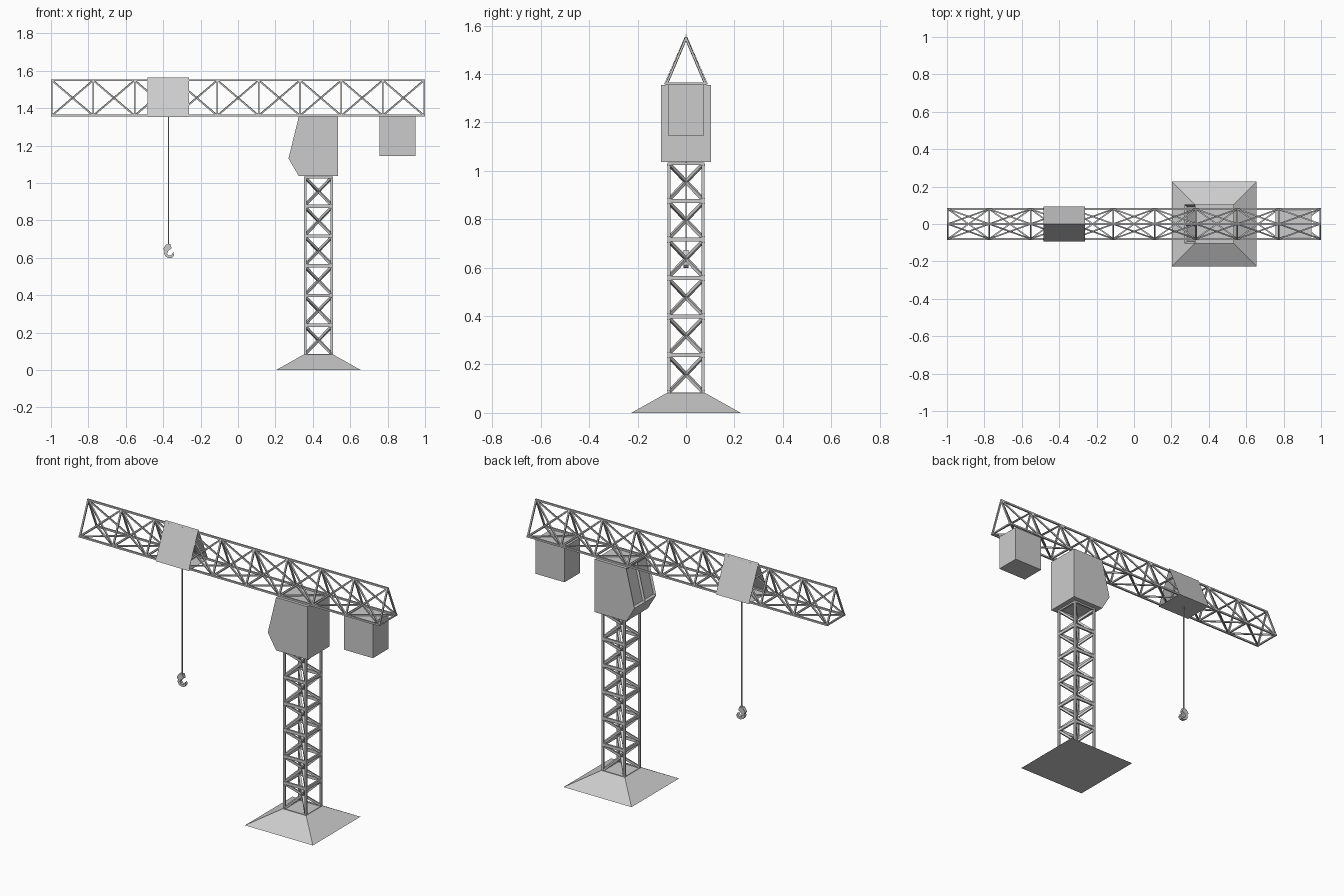
import bpy, bmesh
from mathutils import Vector, Matrix

if "Cube" in bpy.data.objects:
    bpy.data.objects.remove(bpy.data.objects["Cube"])

grey = bpy.data.materials.new("light_grey")
grey.diffuse_color = (0.6, 0.6, 0.6, 1)
grey.use_nodes = True
grey.node_tree.nodes["Principled BSDF"].inputs["Base Color"].default_value = grey.diffuse_color


def finish(name, bm):
    bmesh.ops.recalc_face_normals(bm, faces=bm.faces)
    me = bpy.data.meshes.new(name)
    bm.to_mesh(me)
    bm.free()
    me.materials.append(grey)
    ob = bpy.data.objects.new(name, me)
    bpy.context.collection.objects.link(ob)
    return ob


def bar(bm, p, q, w=0.01, h=None):
    """Rectangular beam from p to q; h is the size in the upward direction."""
    p, q = Vector(p), Vector(q)
    d = q - p
    m = (Matrix.Translation((p + q) / 2) @ d.to_track_quat('Z', 'Y').to_matrix().to_4x4()
         @ Matrix.Diagonal((w, h or w, d.length, 1)))
    bmesh.ops.create_cube(bm, size=1, matrix=m)


def extrude_y(bm, profile, ys):
    """Solid from an (x, z) profile placed at each y station."""
    rings = [[bm.verts.new((x, y, z)) for x, z in profile] for y in ys]
    n = len(profile)
    for a, b in zip(rings, rings[1:]):
        for i in range(n):
            j = (i + 1) % n
            bm.faces.new((a[i], a[j], b[j], b[i]))
    bm.faces.new(rings[0])
    bm.faces.new(rings[-1])


CX = 0.43            # mast centre
CORNERS = [(-1, -1), (1, -1), (1, 1), (-1, 1)]

# Base: flat-topped pyramid
bm = bmesh.new()
rings = [[bm.verts.new((CX + sx * r, sy * r, z)) for sx, sy in CORNERS]
         for r, z in ((0.226, 0), (0.08, 0.082))]
for i in range(4):
    j = (i + 1) % 4
    bm.faces.new((rings[0][i], rings[0][j], rings[1][j], rings[1][i]))
for r in rings:
    bm.faces.new(r)
finish("base", bm)

# Mast: corner posts, level frames and crossed braces through the core
bm = bmesh.new()
R, Z0, Z1, N = 0.071, 0.08, 1.035, 6
P = [(CX + sx * R, sy * R) for sx, sy in CORNERS]
step = (Z1 - Z0) / N
for x, y in P:
    bar(bm, (x, y, Z0), (x, y, Z1), 0.012)
for k in range(N + 1):
    z = Z0 + k * step
    for i in range(4):
        bar(bm, (*P[i], z - 0.005 * (k == N)), (*P[(i + 1) % 4], z - 0.005 * (k == N)),
            0.01, 0.018 if 0 < k < N else 0.01)
for k in range(N):
    lo, hi = Z0 + k * step + 0.006, Z0 + (k + 1) * step - 0.006
    for i in range(4):
        bar(bm, (*P[i], lo), (*P[(i + 2) % 4], hi), 0.013)
finish("mast", bm)

# Operator cabin with two recessed windows on the slanted face
bm = bmesh.new()
extrude_y(bm, [(0.325, 1.355), (0.535, 1.355), (0.535, 1.037), (0.325, 1.037), (0.27, 1.13)],
          [-0.103, 0, 0.103])
bmesh.ops.recalc_face_normals(bm, faces=bm.faces)
panes = [f for f in bm.faces if f.normal.x < -0.5 and f.normal.z > 0.1]
bmesh.ops.inset_individual(bm, faces=panes, thickness=0.014, depth=-0.01)
finish("cabin", bm)

# Jib: triangular lattice, nine bays
bm = bmesh.new()
ZB, ZT, W, BAYS = 1.36, 1.549, 0.08, 9
E = 0.995
chords = [(-W, ZB), (W, ZB), (0, ZT)]
xs = [-E + 2 * E * i / BAYS for i in range(BAYS + 1)]
for y, z in chords:
    bar(bm, (-1, y, z), (1, y, z), 0.01)
for i in range(3):
    a, b = chords[i], chords[(i + 1) % 3]
    for x in xs:
        bar(bm, (x, *a), (x, *b), 0.009)
    for x0, x1 in zip(xs, xs[1:]):
        bar(bm, (x0, *a), (x1, *b), 0.008)
        bar(bm, (x0, *b), (x1, *a), 0.008)
finish("jib", bm)

# Counterweight
bm = bmesh.new()
bar(bm, (0.8525, 0, 1.145), (0.8525, 0, 1.356), 1)
for v in bm.verts:
    v.co.x = 0.757 if v.co.x < 0.8525 else 0.948
    v.co.y = -0.073 if v.co.y < 0 else 0.073
finish("counterweight", bm)

# Trolley: folded open-ended sleeve around the jib
bm = bmesh.new()
ends = [[bm.verts.new((x, y, z)) for y, z in ((-0.093, 1.353), (0.093, 1.353), (0, 1.565))]
        for x in (-0.483, -0.263)]
for i in range(3):
    j = (i + 1) % 3
    bm.faces.new((ends[0][i], ends[0][j], ends[1][j], ends[1][i]))
sol = finish("trolley", bm).modifiers.new("thickness", 'SOLIDIFY')
sol.thickness = 0.003

# Cable
bm = bmesh.new()
bar(bm, (-0.372, 0, 0.66), (-0.372, 0, 1.355), 0.006)
finish("cable", bm)

# Hook
bm = bmesh.new()
extrude_y(bm, [(-0.385, 0.671), (-0.362, 0.674), (-0.355, 0.650), (-0.373, 0.637),
               (-0.379, 0.625), (-0.375, 0.615), (-0.364, 0.611), (-0.354, 0.617),
               (-0.346, 0.630), (-0.341, 0.612), (-0.352, 0.600), (-0.370, 0.598),
               (-0.387, 0.606), (-0.395, 0.622), (-0.392, 0.636), (-0.400, 0.648)],
          [-0.01, 0.01])
finish("hook", bm)
